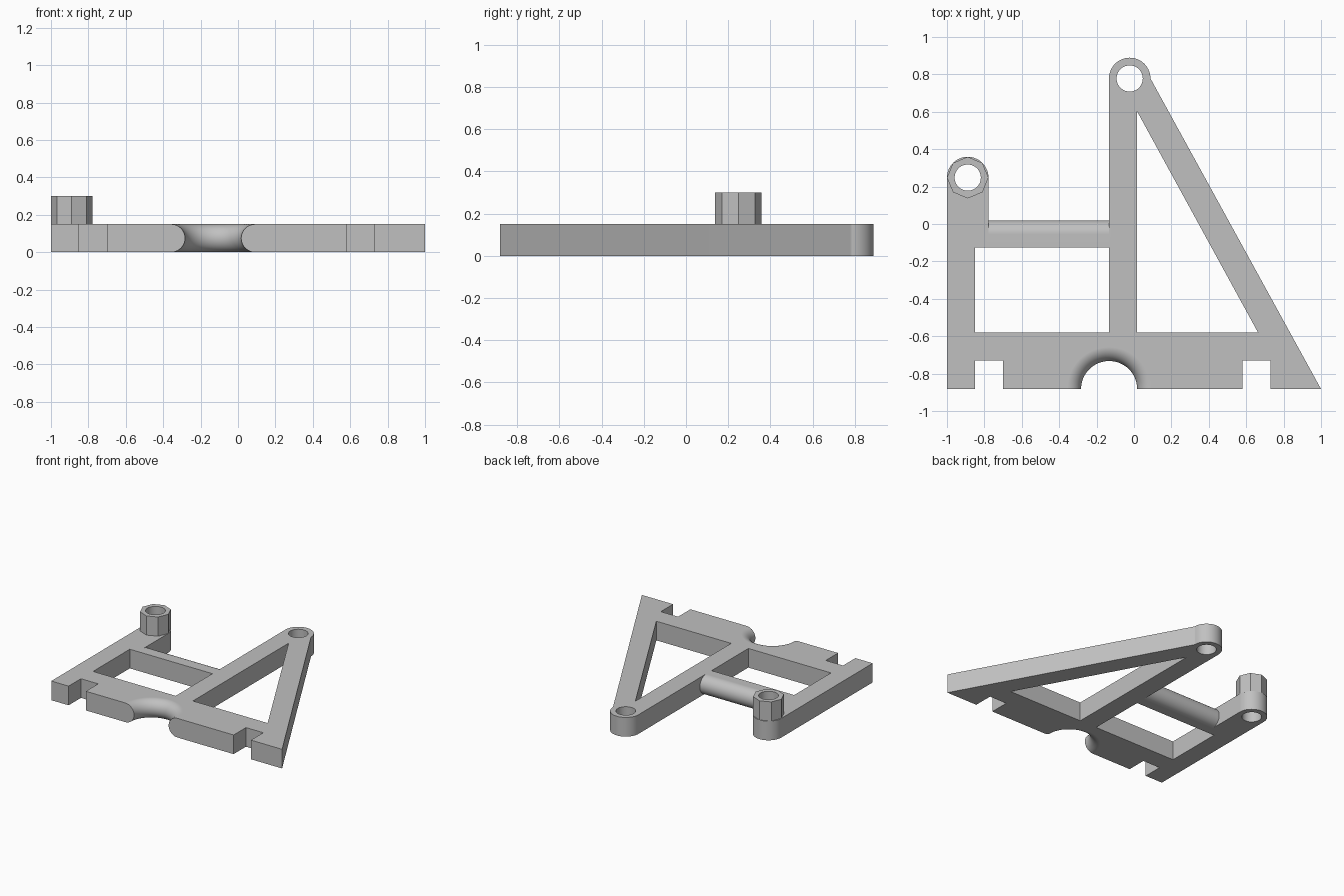
import bpy, bmesh
from math import pi, sin, cos
from mathutils import Matrix

if "Cube" in bpy.data.objects:
    bpy.data.objects.remove(bpy.data.objects["Cube"])

THICK = 0.15
FRONT = -0.8825
POST = (-0.023, 0.778)      # centre of the post eye
BOSS = (-0.889, 0.248)      # centre of the boss eye
EYE_R, HOLE_R = 0.111, 0.07

grey = bpy.data.materials.new("light grey")
grey.use_nodes = True
colour = (0.53, 0.53, 0.53, 1)
grey.diffuse_color = colour
grey.node_tree.nodes["Principled BSDF"].inputs["Base Color"].default_value = colour


def arc(centre, r, a0, a1, n):
    steps = [a0 + (a1 - a0) * i / n for i in range(n + 1)]
    return [(centre[0] + r * cos(a), centre[1] + r * sin(a)) for a in steps]


def finish(name, bm):
    bmesh.ops.recalc_face_normals(bm, faces=bm.faces)
    mesh = bpy.data.meshes.new(name)
    bm.to_mesh(mesh)
    bm.free()
    mesh.materials.append(grey)
    ob = bpy.data.objects.new(name, mesh)
    bpy.context.collection.objects.link(ob)
    return ob


def prism(name, points, low, high, matrix=Matrix()):
    """Extrude a flat outline from low to high, then place it."""
    bm = bmesh.new()
    face = bm.faces.new([bm.verts.new((x, y, low)) for x, y in points])
    new = bmesh.ops.extrude_face_region(bm, geom=[face])["geom"]
    bmesh.ops.translate(bm, vec=(0, 0, high - low),
                        verts=[v for v in new if isinstance(v, bmesh.types.BMVert)])
    bm.transform(matrix)
    return finish(name, bm)


def lathe(name, centre, profile, n):
    """Closed turned solid from (radius, height) pairs."""
    bm = bmesh.new()
    rings = [[bm.verts.new((x, y, z)) for x, y in arc(centre, r, 0, 2 * pi, n)[:-1]]
             for r, z in profile]
    for a, b in zip(rings, rings[1:]):
        for i in range(n):
            j = (i + 1) % n
            bm.faces.new((a[i], a[j], b[j], b[i]))
    bm.faces.new(rings[0])
    bm.faces.new(rings[-1])
    return finish(name, bm)


def combine(body, tool, operation):
    mod = body.modifiers.new(operation, "BOOLEAN")
    mod.operation, mod.object, mod.solver = operation, tool, "EXACT"
    bpy.context.view_layer.objects.active = body
    bpy.ops.object.modifier_apply(modifier=mod.name)
    bpy.data.objects.remove(tool)


# Flat frame: slotted front rail, diagonal brace, post and side arm
def slot(x0, x1):
    return [(x0, FRONT), (x0, -0.73), (x1, -0.73), (x1, FRONT)]


outline = [(-1, FRONT)] + slot(-0.85, -0.70) + slot(0.58, 0.73) + [(1, FRONT)]
outline += arc(POST, EYE_R, 0, pi, 32)
outline += [(-0.134, -0.58), (-0.85, -0.58), (-0.85, -0.125), (-0.778, -0.125)]
outline += arc(BOSS, EYE_R, 0, pi, 32)
frame = prism("bracket_frame", outline, 0, THICK)

# Triangular window between post and brace
window = [(0.015, 0.605), (0.015, -0.58), (0.663, -0.58)]
combine(frame, prism("window_cutter", window, -0.1, 0.3), "DIFFERENCE")

# Crossbar with a half-round back edge, profile in (y, z) swept along x
half = THICK / 2
bar = [(-0.125, THICK), (-0.125, 0)] + arc((-0.055, half), half, -pi / 2, pi / 2, 24)
yz_to_world = Matrix(((0, 0, 1, 0), (1, 0, 0, 0), (0, 1, 0, 0), (0, 0, 0, 1)))
combine(frame, prism("crossbar", bar, -0.80, -0.11, yz_to_world), "UNION")

# Octagonal boss standing on the side arm
octagon = arc(BOSS, EYE_R, 0, 2 * pi, 8)[:-1]
combine(frame, prism("boss", octagon, 0.1, 0.3), "UNION")

# Round holes through both eyes
for centre in (POST, BOSS):
    combine(frame, lathe("hole_cutter", centre, [(HOLE_R, -0.1), (HOLE_R, 0.4)], 48),
            "DIFFERENCE")

# Scallop with a rounded lip in the front rail
lip = [(0.225, -0.02)]
lip += [(0.225 - x, z) for x, z in arc((0, half), half, -pi / 2, pi / 2, 20)]
lip += [(0.225, THICK + 0.02)]
combine(frame, lathe("scallop_cutter", (-0.133, FRONT), lip, 64), "DIFFERENCE")

# Smooth curves, crisp corners
bpy.ops.object.select_all(action="DESELECT")
frame.select_set(True)
bpy.context.view_layer.objects.active = frame
bpy.ops.object.shade_smooth_by_angle(angle=pi / 6)
weighted = frame.modifiers.new("even_normals", "WEIGHTED_NORMAL")
weighted.keep_sharp = True
